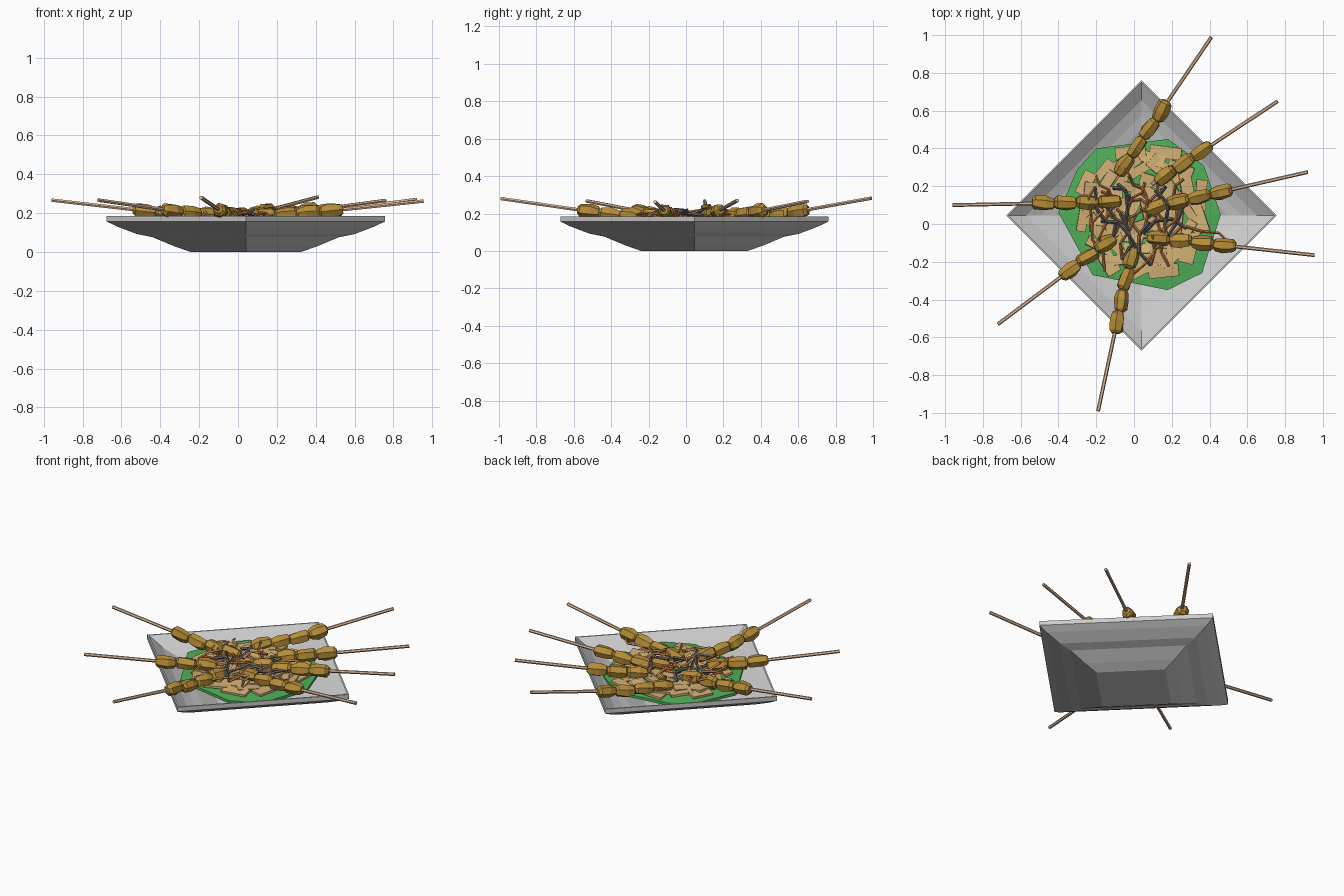
import bpy, bmesh, math, random
from mathutils import Vector, Matrix

if "Cube" in bpy.data.objects:
    bpy.data.objects.remove(bpy.data.objects["Cube"])

random.seed(7)
CX, CY = 0.04, 0.045


def mat(name, rgb):
    m = bpy.data.materials.new(name)
    m.diffuse_color = (*rgb, 1)
    m.use_nodes = True
    m.node_tree.nodes["Principled BSDF"].inputs["Base Color"].default_value = m.diffuse_color
    return m


GREEN = mat("leaf_green", (0.08, 0.43, 0.1))
TAN = mat("tan", (0.66, 0.44, 0.18))
BROWN = mat("meat_brown", (0.47, 0.27, 0.04))
WOOD = mat("wood", (0.76, 0.5, 0.33))
ORANGE = mat("carrot_orange", (0.66, 0.24, 0.06))
BLACK = mat("seaweed_black", (0.13, 0.13, 0.13))


def finish(name, bm, material=None):
    bmesh.ops.recalc_face_normals(bm, faces=bm.faces)
    me = bpy.data.meshes.new(name)
    bm.to_mesh(me)
    bm.free()
    ob = bpy.data.objects.new(name, me)
    bpy.context.collection.objects.link(ob)
    if material:
        me.materials.append(material)
    return ob


def loft(bm, profile, sides, matrix=Matrix(), jitter=0.0, phase=0.0):
    """Revolve (radius, height) points around local z, capping both ends."""
    rings = []
    for r, h in profile:
        ring = []
        for i in range(sides):
            a = phase + 2 * math.pi * i / sides
            k = r * (1 + random.uniform(-jitter, jitter))
            ring.append(bm.verts.new(matrix @ Vector((k * math.cos(a), k * math.sin(a), h))))
        rings.append(ring)
    for a, b in zip(rings, rings[1:]):
        for i in range(sides):
            j = (i + 1) % sides
            bm.faces.new((a[i], a[j], b[j], b[i]))
    bm.faces.new(rings[0][::-1])
    bm.faces.new(rings[-1])


def along(p, d):
    return Matrix.Translation(p) @ d.to_track_quat('Z', 'Y').to_matrix().to_4x4()


# Square plate standing on its diagonal
bm = bmesh.new()
plate = [(0.285, 0), (0.37, 0.03), (0.48, 0.076), (0.56, 0.092), (0.66, 0.13), (0.717, 0.157),
         (0.717, 0.185), (0.705, 0.185), (0.61, 0.135), (0.53, 0.11), (0.46, 0.095), (0.3, 0.045)]
loft(bm, plate, 4, Matrix.Translation((CX, CY, 0)))
finish("plate", bm)

# Lettuce bed
bm = bmesh.new()
rim = [(0.46, 0.05), (0.37, 0.31), (0.18, 0.45), (-0.2, 0.4), (-0.3, 0.29), (-0.4, 0.06),
       (-0.22, -0.27), (0.18, -0.35), (0.36, -0.26)]
low = [bm.verts.new((x, y, 0.125)) for x, y in rim]
edge = [bm.verts.new((x, y, 0.142)) for x, y in rim]
inner = [bm.verts.new((CX + (x - CX) * 0.6, CY + (y - CY) * 0.6, 0.158)) for x, y in rim]
n = len(rim)
for a, b in ((low, edge), (edge, inner)):
    for i in range(n):
        bm.faces.new((a[i], a[(i + 1) % n], b[(i + 1) % n], b[i]))
bm.faces.new(low[::-1])
bm.faces.new(inner)
finish("lettuce_bed", bm, GREEN)

# Tan slices layered over the lettuce
bm = bmesh.new()
for i in range(46):
    a = i * 2.4
    r = 0.34 * math.sqrt((i + 0.5) / 46)
    p = Vector((CX + r * math.cos(a), CY + 0.02 + r * math.sin(a), 0.178 - 0.06 * r))
    yaw = a + math.pi / 2 + random.uniform(-0.5, 0.5)
    m = (Matrix.Translation(p) @ Matrix.Rotation(yaw, 4, 'Z')
         @ Matrix.Rotation(random.uniform(-0.1, 0.1), 4, 'Y')
         @ Matrix.Rotation(random.uniform(-0.2, 0.2), 4, 'X')
         @ Matrix.Diagonal((random.uniform(0.12, 0.2), random.uniform(0.045, 0.085), 0.014, 1)))
    bmesh.ops.create_cube(bm, size=1, matrix=m)
finish("tan_slices", bm, TAN)

# Skewers: outer tip, first meat centre, number of meat pieces
skewers = [((0.41, 0.99, 0.282), (0.145, 0.60), 4), ((0.76, 0.65, 0.265), (0.36, 0.385), 3),
           ((0.92, 0.275, 0.27), (0.46, 0.17), 4), ((0.955, -0.165, 0.262), (0.48, -0.113), 4),
           ((-0.19, -0.99, 0.28), (-0.09, -0.52), 4), ((-0.72, -0.53, 0.267), (-0.34, -0.245), 3),
           ((-0.96, 0.1, 0.267), (-0.48, 0.11), 4)]
for k, (tip, first, count) in enumerate(skewers, 1):
    tip, start = Vector(tip), Vector((*first, 0.212))
    d = (start - tip).normalized()
    length = (start - tip).length + 0.12 * count - 0.04
    bm = bmesh.new()
    loft(bm, [(0.01, 0), (0.01, length)], 6, along(tip, d))
    finish(f"skewer_stick_{k}", bm, WOOD)
    bm = bmesh.new()
    for i in range(count):
        c = start + d * 0.118 * i
        c.z = max(c.z, 0.19)
        tilt = (d + Vector((random.uniform(-.15, .15), random.uniform(-.15, .15), 0))).normalized()
        loft(bm, [(0.022, -0.06), (0.036, -0.046), (0.04, 0.01), (0.032, 0.05), (0.02, 0.06)],
             6, along(c, tilt), 0.12, random.random())
    finish(f"meat_pieces_{k}", bm, BROWN)


def strip(bm, pts, w):
    """Thin bent strip with square section through the given points."""
    for a, b in zip(pts, pts[1:]):
        loft(bm, [(w, 0), (w, (b - a).length)], 4, along(a, b - a))


# Orange and black shredded strips, bent at random over the pile
for name, material, count, w, spread in (("carrot_strips", ORANGE, 22, 0.007, 0.27),
                                         ("seaweed_strips", BLACK, 11, 0.009, 0.19)):
    bm = bmesh.new()
    for i in range(count):
        a = i * 2.4
        r = spread * math.sqrt((i + 0.5) / count)
        p = Vector((0.01 + r * math.cos(a), 0.06 + r * math.sin(a), 0.19))
        yaw = random.gauss(math.pi / 2, 0.7)
        pts = []
        for j in range(4):
            pts.append(p.copy())
            p = p + 0.09 * Vector((math.cos(yaw), math.sin(yaw), 0)) * (1 if p.y < 0.2 else 0.6)
            p.z = random.uniform(0.182, 0.222)
            yaw += random.choice((-0.7, 0.2, 0.8))
        shift = Vector((0, -0.11, 0))
        strip(bm, [q + shift for q in pts], w)
    finish(name, bm, material)
